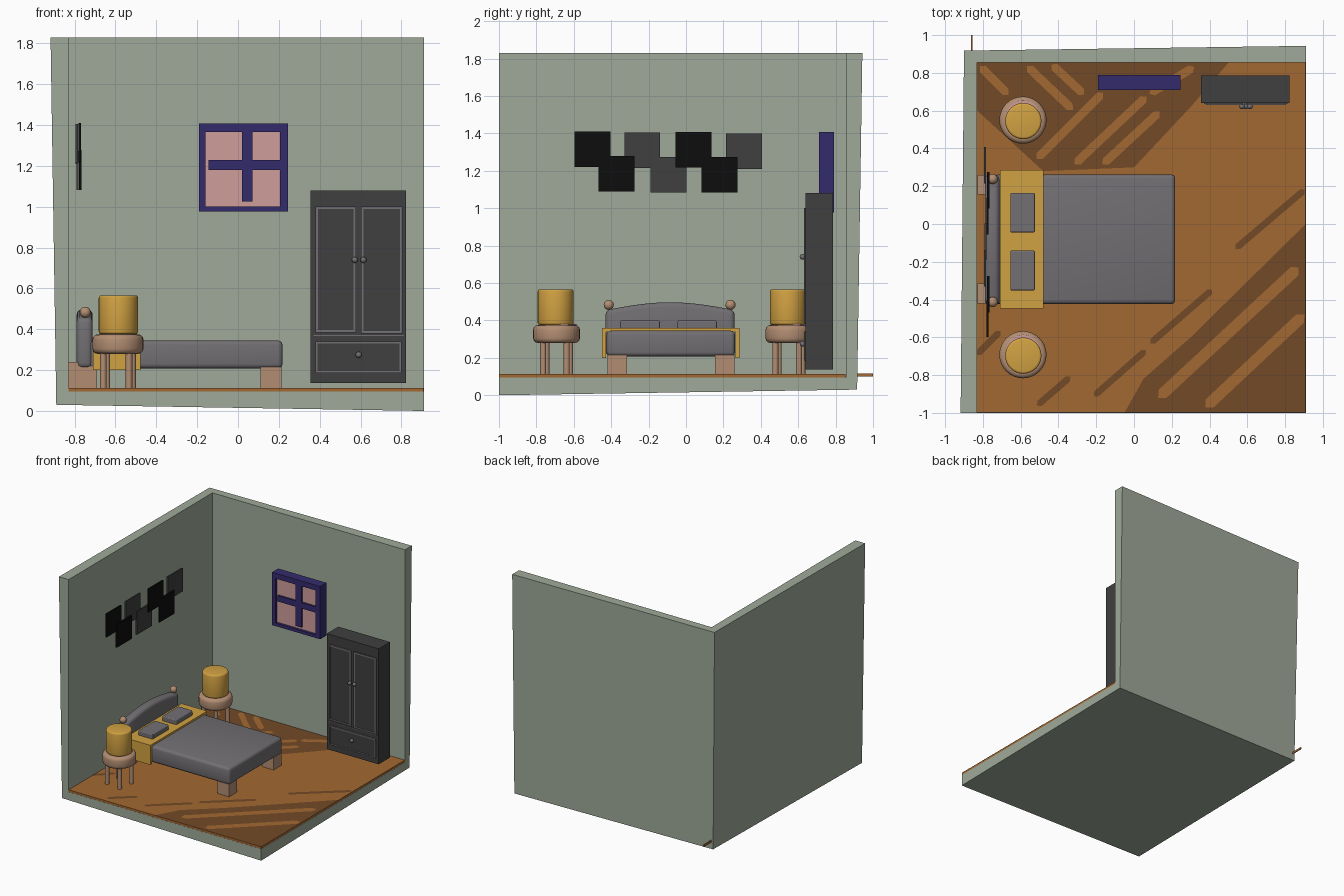
import bpy, bmesh, math
from mathutils import Matrix, Vector

if "Cube" in bpy.data.objects:
    bpy.data.objects.remove(bpy.data.objects["Cube"])


def material(name, r, g, b):
    m = bpy.data.materials.new(name)
    m.diffuse_color = (r, g, b, 1)
    m.use_nodes = True
    m.node_tree.nodes["Principled BSDF"].inputs["Base Color"].default_value = m.diffuse_color
    return m


WALL = material("sage_wall", 0.35, 0.40, 0.32)
WOOD = material("floor_wood", 0.36, 0.14, 0.032)
DARKWOOD = material("dark_wood", 0.17, 0.068, 0.02)
YELLOW = material("mustard", 0.64, 0.36, 0.055)
GREY = material("bed_grey", 0.17, 0.16, 0.17)
TAN = material("tan_wood", 0.45, 0.27, 0.17)
CHARCOAL = material("charcoal", 0.05, 0.05, 0.05)
BLACK = material("black", 0.004, 0.004, 0.004)
PURPLE = material("purple_frame", 0.034, 0.024, 0.15)
PINK = material("pink_pane", 0.62, 0.34, 0.33)


def finish(name, bm, mat, bevel=0.0, smooth=False, segments=3):
    bmesh.ops.recalc_face_normals(bm, faces=bm.faces)
    if bevel:
        edges = [e for e in bm.edges if len(e.link_faces) == 2 and e.calc_face_angle() > 0.6]
        bmesh.ops.bevel(bm, geom=edges, offset=bevel, segments=segments, profile=0.5, affect='EDGES')
    if smooth:
        for f in bm.faces:
            f.smooth = True
        for e in bm.edges:
            e.smooth = len(e.link_faces) < 2 or e.calc_face_angle() < 0.6
    me = bpy.data.meshes.new(name)
    bm.to_mesh(me)
    bm.free()
    me.materials.append(mat)
    ob = bpy.data.objects.new(name, me)
    bpy.context.collection.objects.link(ob)
    return ob


def box(name, x, y, z, mat, bevel=0.0, smooth=False):
    bm = bmesh.new()
    bmesh.ops.create_cube(bm, size=1)
    for v in bm.verts:
        v.co = [a[0] + (c + 0.5) * (a[1] - a[0]) for a, c in zip((x, y, z), v.co)]
    return finish(name, bm, mat, bevel, smooth)


def cylinder(name, c, r, z, mat, bevel=0.0, sides=32, smooth=True):
    bm = bmesh.new()
    bmesh.ops.create_cone(bm, cap_ends=True, segments=sides, radius1=r, radius2=r, depth=z[1] - z[0],
                          matrix=Matrix.Translation((c[0], c[1], (z[0] + z[1]) / 2)))
    return finish(name, bm, mat, bevel, smooth)


def ball(name, c, r, mat):
    bm = bmesh.new()
    bmesh.ops.create_uvsphere(bm, u_segments=16, v_segments=10, radius=r, matrix=Matrix.Translation(c))
    return finish(name, bm, mat, 0, True)


def prism_x(name, pts, x, mat, bevel=0.0, smooth=False):
    # y/z outline extruded along x
    bm = bmesh.new()
    f = bm.faces.new([bm.verts.new((x[0], p[0], p[1])) for p in pts])
    ext = bmesh.ops.extrude_face_region(bm, geom=[f])["geom"]
    bmesh.ops.translate(bm, verts=[g for g in ext if isinstance(g, bmesh.types.BMVert)], vec=(x[1] - x[0], 0, 0))
    return finish(name, bm, mat, bevel, smooth)


def patch(name, pts, z, mat):
    # flat inlay on the floor
    bm = bmesh.new()
    f = bm.faces.new([bm.verts.new((p[0], p[1], z)) for p in pts])
    f.normal_update()
    up = f.normal.z > 0
    ob = finish(name, bm, mat)
    if not up and ob.data.polygons[0].normal.z < 0 or ob.data.polygons[0].normal.z < 0:
        ob.data.flip_normals()


def stripe(name, a, b, w, z, mat):
    a, b = Vector(a), Vector(b)
    d = (b - a).normalized() * w / 2
    n = Vector((-d.y, d.x))
    patch(name, [a - n, b - n, b + d, b + n, a + n, a - d], z, mat)


# room shell: one L-shaped corner with slightly skewed outer faces
P = {"A": (-.918, -1, 1.83), "B": (-.9, .918, 1.83), "C": (.91, .943, 1.83),
     "a": (-.89, -1, .03), "b": (-.875, .9, .045), "c": (.91, .915, .03), "d": (.91, -1, 0),
     "P": (-.83, -1, 1.83), "Q": (-.83, .855, 1.83), "R": (.91, .855, 1.83),
     "p": (-.83, -1, .095), "q": (-.83, .855, .095), "r": (.91, .855, .095), "s": (.91, -1, .095)}
bm = bmesh.new()
V = {k: bm.verts.new(p) for k, p in P.items()}
for face in "ABba BCcb abcd PpqQ QqrR psrq APQB BQRC AadspP CRrsdc".split():
    bm.faces.new([V[k] for k in face])
finish("room_shell", bm, WALL)

# floor boards with darker grain
box("floor_boards", (-.83, .909), (-.999, .854), (.094, .113), WOOD)
box("board_end", (-.862, -.855), (.85, 1.0), (.10, .116), WOOD)
patch("dark_grain_back", [(-.83, .854), (.5, .854), (.3, .62), (0, .3), (-.48, .28), (-.83, .6)], .1145, DARKWOOD)
patch("dark_grain_front", [(.909, .0), (.909, -.999), (-.05, -.999), (.05, -.82), (.3, -.6)], .1145, DARKWOOD)
for a, b in [((-.8, .82), (-.68, .7)), ((-.55, .82), (-.34, .62)), ((-.42, .83), (-.28, .7)),
             ((-.5, .36), (-.18, .68)), ((-.3, .33), (.05, .66)), ((-.15, .33), (.12, .58)),
             ((.1, .7), (.3, .82))]:
    stripe("light_grain", a, b, .045, .116, WOOD)
for a, b in [((.15, -.9), (.85, -.25)), ((.4, -.95), (.88, -.5))]:
    stripe("light_grain_front", a, b, .06, .116, WOOD)
for a, b in [((.55, -.12), (.89, .17)), ((-.82, -.68), (-.72, -.58)), ((-.5, -.95), (-.35, -.82)),
             ((-.2, -.9), (.05, -.68)), ((.1, -.62), (.4, -.36))]:
    stripe("dark_grain", a, b, .035, .116, DARKWOOD)

# bed
for y in ((-.42, -.315), (.155, .26)):
    box("bed_foot_leg", (.11, .213), y, (.113, .215), TAN)
    box("bed_head_leg", (-.829, -.69), y, (.113, .24), TAN)
box("mattress", (-.74, .218), (-.424, .262), (.208, .345), GREY, .022, True)
prism_x("blanket_fold", [(-.448, .2), (-.448, .36), (.285, .36), (.285, .2), (.264, .2), (.264, .338),
                         (-.427, .338), (-.427, .2)], (-.71, -.478), YELLOW)
for y in ((-.352, -.14), (-.045, .165)):
    box("pillow", (-.655, -.525), y, (.355, .4), GREY, .008)
n = 14
arch = [(-.43 + .69 * i / n, .455 + .042 * math.sin(math.pi * i / n)) for i in range(n + 1)]
prism_x("headboard", [(-.43, .21)] + arch + [(.26, .21)], (-.79, -.712), GREY, .025, True)
for y in (-.413, .238):
    ball("bedpost_ball", (-.748, y, .483), .027, TAN)

# round bedside stools with lamps
for cy in (-.692, .55):
    cx = -.588
    cylinder("stool_seat", (cx, cy), .125, (.28, .375), TAN, .025)
    for k in range(4):
        t = math.radians(37 + 16 * (k % 2) + 90 * k - 16 * (k % 2))
        cylinder("stool_leg", (cx + .09 * math.cos(t), cy + .09 * math.sin(t)), .016, (.113, .29), TAN, 0, 12)
    cylinder("lamp_base", (cx, cy + .016), .09, (.37, .381), PINK)
    cylinder("lamp_shade", (cx + .002, cy - .005), .096, (.376, .566), YELLOW, .012)

# seven wall tiles, alternating height
for i, (y, z, m) in enumerate([(-.597, 1.22, BLACK), (-.468, 1.088, BLACK), (-.33, 1.215, CHARCOAL),
                               (-.19, 1.083, CHARCOAL), (-.055, 1.217, BLACK), (.083, 1.083, BLACK),
                               (.215, 1.21, CHARCOAL)]):
    x = -.785 + (.004 if m is BLACK else -.01) + .003 * (i % 2)
    box("wall_tile", (x, x + .012), (y, y + .192), (z, z + .19), m)

# window
wx, wz, wy = (-.19, .245), (.977, 1.408), (.71, .79)
for z in ((wz[0], 1.002), (1.365, wz[1])):
    box("window_rail", wx, wy, z, PURPLE)
for x in ((wx[0], -.158), (.205, wx[1])):
    box("window_stile", x, wy, (1.002, 1.365), PURPLE)
box("window_pane", (-.158, .205), (.73, .785), (1.002, 1.365), PINK)
box("window_bar_upright", (.02, .072), (.714, .74), (1.025, 1.365), PURPLE)
box("window_bar_cross", (-.145, .205), (.716, .74), (1.18, 1.228), PURPLE)

# wardrobe
box("wardrobe_body", (.355, .823), (.64, .787), (.137, 1.08), CHARCOAL)


def panel(name, x, z, w):
    y0 = .634
    box(name + "_face", x, (y0, .645), z, CHARCOAL)
    for zz in ((z[0], z[0] + w), (z[1] - w, z[1])):
        box(name + "_trim", x, (y0 - .004, .645), zz, GREY)
    for xx in ((x[0], x[0] + w), (x[1] - w, x[1])):
        box(name + "_trim", xx, (y0 - .004, .645), (z[0] + w, z[1] - w), GREY)


panel("left_door", (.38, .578), (.385, 1.0), .012)
panel("right_door", (.602, .805), (.38, 1.0), .012)
panel("drawer", (.38, .8), (.185, .34), .01)
box("door_gap_trim", (.37, .812), (.636, .645), (.368, .373), GREY)
for x, z in ((.572, .74), (.614, .74), (.591, .275)):
    ball("knob", (x, .623, z), .015, GREY)
